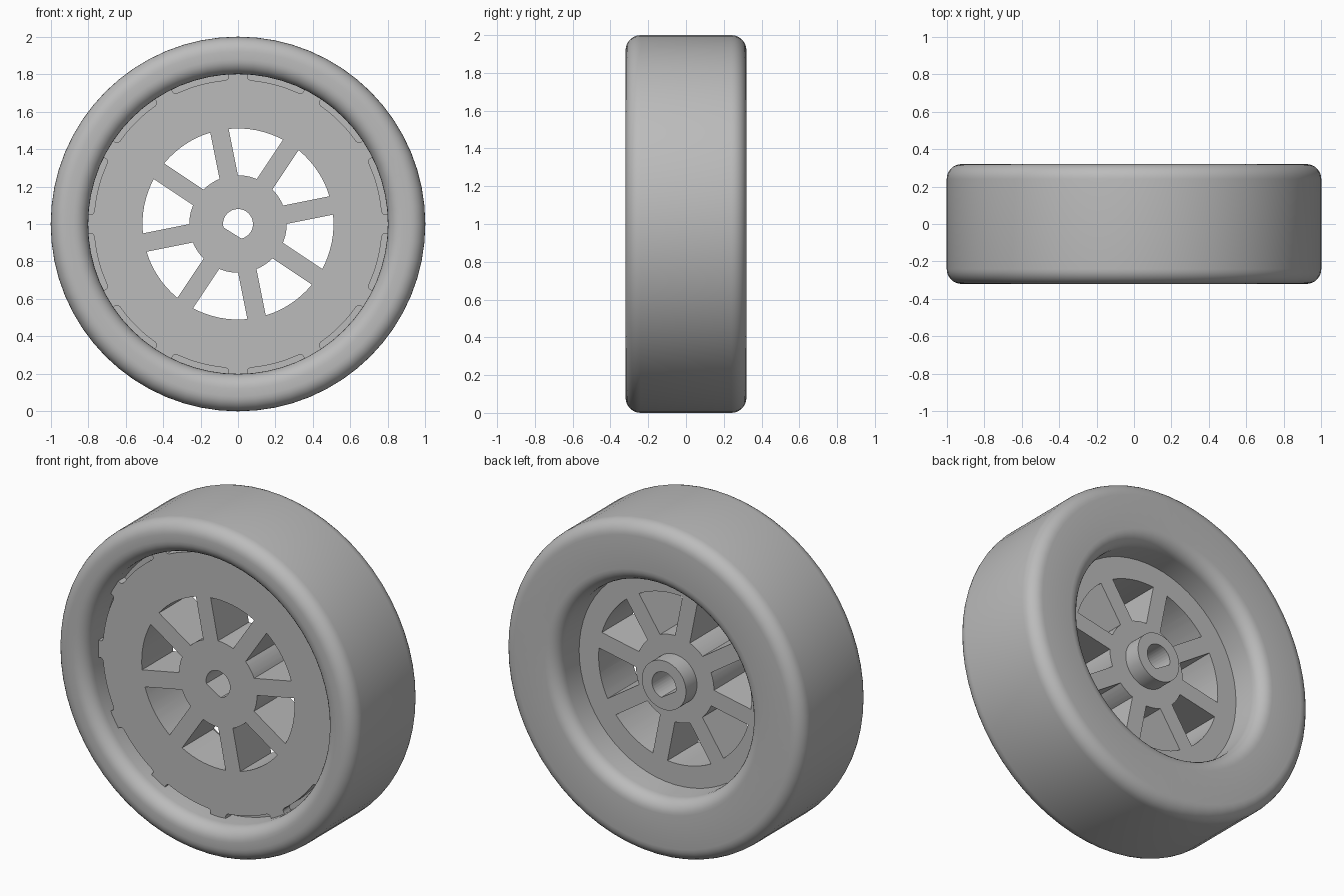
import bpy
import bmesh
from math import sin, cos, pi, radians, asin

if "Cube" in bpy.data.objects:
    bpy.data.objects.remove(bpy.data.objects["Cube"])

grey = bpy.data.materials.new("plain_grey")
grey.use_nodes = True
COLOUR = (0.5, 0.5, 0.5, 1)
grey.diffuse_color = COLOUR
grey.node_tree.nodes["Principled BSDF"].inputs["Base Color"].default_value = COLOUR


def polar(r, a):
    return (r * cos(a), r * sin(a))


def make_object(name, bm):
    bmesh.ops.recalc_face_normals(bm, faces=bm.faces)
    mesh = bpy.data.meshes.new(name)
    bm.to_mesh(mesh)
    bm.free()
    mesh.materials.append(grey)
    obj = bpy.data.objects.new(name, mesh)
    obj.location.z = 1
    bpy.context.collection.objects.link(obj)
    return obj


def lathe(name, profile, segments):
    """Revolve a closed (radius, y) profile about the axle."""
    bm = bmesh.new()
    rings = []
    for i in range(segments):
        a = 2 * pi * i / segments
        rings.append([bm.verts.new((r * cos(a), y, r * sin(a))) for r, y in profile])
    n = len(profile)
    for i in range(segments):
        p, q = rings[i], rings[(i + 1) % segments]
        for j in range(n):
            k = (j + 1) % n
            bm.faces.new((p[j], p[k], q[k], q[j]))
    return make_object(name, bm)


def prism(bm, outline, y0, y1):
    """Extrude an (x, z) outline along the axle."""
    front = [bm.verts.new((x, y0, z)) for x, z in outline]
    back = [bm.verts.new((x, y1, z)) for x, z in outline]
    bm.faces.new(front)
    bm.faces.new(back[::-1])
    n = len(outline)
    for i in range(n):
        j = (i + 1) % n
        bm.faces.new((front[i], front[j], back[j], back[i]))


def fillet(r, y, start, radius=0.08, steps=7):
    """Quarter round about (r, y)."""
    arc = [radians(start + 90 * i / steps) for i in range(steps + 1)]
    return [(r + radius * cos(a), y + radius * sin(a)) for a in arc]


def arc_points(r, a0, a1, steps=8):
    return [polar(r, a0 + (a1 - a0) * i / steps) for i in range(steps + 1)]


def smooth(obj):
    bpy.ops.object.select_all(action="DESELECT")
    obj.select_set(True)
    bpy.context.view_layer.objects.active = obj
    bpy.ops.object.shade_smooth_by_angle(angle=radians(30))


# Tyre: rounded shoulders, wide seat in front, narrower bore behind
tyre_profile = (fillet(0.92, 0.24, 0) + fillet(0.72, 0.24, 90)
                + [(0.64, -0.1), (0.8, -0.1)]
                + fillet(0.88, -0.24, 180) + fillet(0.92, -0.24, 270))
tyre = lathe("tyre", tyre_profile, 64)

# Rim: front flange, thick body and rear hub in one turned piece
rim_profile = [(0.04, -0.19), (0.8, -0.19), (0.8, -0.1), (0.64, -0.1),
               (0.64, 0.105), (0.147, 0.105), (0.147, 0.21), (0.04, 0.21)]
rim = lathe("rim", rim_profile, 64)

# Cutter for the eight windows between parallel-sided spokes
cut = bmesh.new()
R_IN, R_OUT, HALF_SPOKE = 0.26, 0.51, 0.05
for k in range(8):
    a = radians(11.25 + 45 * k)
    b = a + pi / 4
    d_in, d_out = asin(HALF_SPOKE / R_IN), asin(HALF_SPOKE / R_OUT)
    outline = arc_points(R_OUT, a + d_out, b - d_out) + arc_points(R_IN, b - d_in, a + d_in)
    prism(cut, outline, -0.4, 0.4)

# Axle bore with one flat side
prism(cut, arc_points(0.08, radians(-77), radians(193), 24), -0.4, 0.4)

# Twelve shallow edge slots with rounded inner corners
for k in range(12):
    mid = radians(15 + 30 * k)
    side = [(0.83, 11.3), (0.785, 11.3), (0.775, 10.9), (0.77, 10)]
    outline = [polar(r, mid - radians(d)) for r, d in side]
    outline += arc_points(0.77, mid - radians(9), mid + radians(9))
    outline += [polar(r, mid + radians(d)) for r, d in reversed(side)]
    prism(cut, outline, -0.3, -0.13)
cutter = make_object("rim_cutter", cut)
cutter.hide_render = True

# Apply the cut
mod = rim.modifiers.new("openings", "BOOLEAN")
mod.operation = "DIFFERENCE"
mod.solver = "EXACT"
mod.object = cutter
bpy.context.view_layer.objects.active = rim
bpy.ops.object.modifier_apply(modifier=mod.name)
bpy.data.objects.remove(cutter)

for part in (tyre, rim):
    smooth(part)
